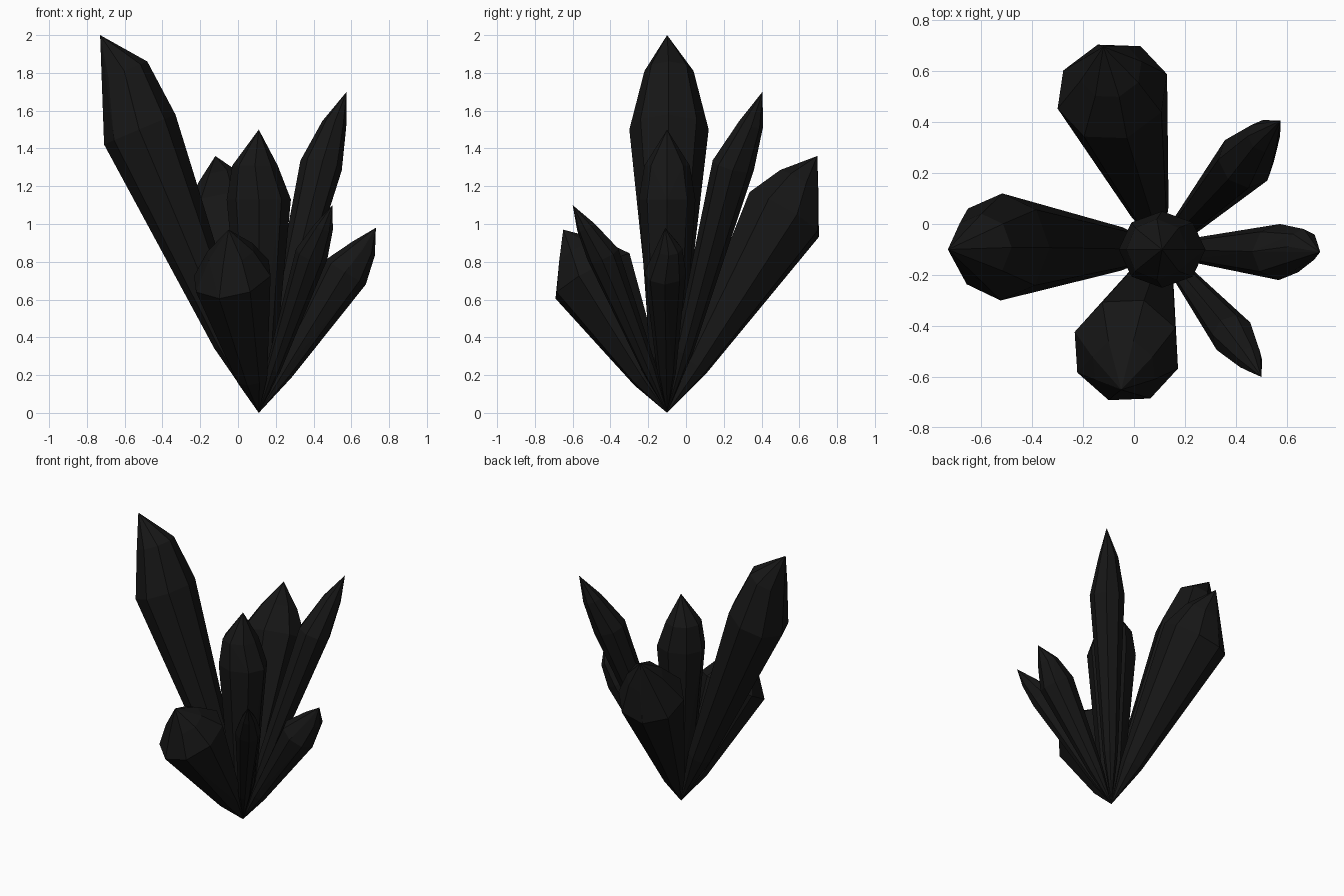
import bpy, bmesh, math
from mathutils import Vector

if "Cube" in bpy.data.objects:
    bpy.data.objects.remove(bpy.data.objects["Cube"])

BASE = Vector((0.11, -0.10, 0.0))
SIDES = 8

mat = bpy.data.materials.new("black_crystal")
mat.diffuse_color = (0.008, 0.008, 0.008, 1)
mat.use_nodes = True
mat.node_tree.nodes["Principled BSDF"].inputs["Base Color"].default_value = mat.diffuse_color


def crystal(name, low, shoulder, mid, tip):
    """low: (fraction along axis, radius); shoulder: (centre, radial r, side r);
    mid: (centre, radius); tip: point. Facets come from the convex hull."""
    centre = Vector(shoulder[0])
    axis = (centre - BASE).normalized()
    flat = Vector((axis.x, axis.y, 0))
    side = Vector((0, 0, 1)).cross(flat).normalized() if flat.length > 0.02 else Vector((0, 1, 0))
    out = side.cross(axis).normalized()
    pts = [BASE, Vector(tip)]
    rings = [(BASE.lerp(centre, low[0]), low[1], low[1]),
             (centre, shoulder[1], shoulder[2]),
             (Vector(mid[0]), mid[1], mid[1])]
    for c, ru, rv in rings:
        for i in range(SIDES):
            a = 2 * math.pi * i / SIDES
            pts.append(c + out * ru * math.cos(a) + side * rv * math.sin(a))
    bm = bmesh.new()
    for p in pts:
        bm.verts.new(p)
    res = bmesh.ops.convex_hull(bm, input=bm.verts)
    loose = [v for v in bm.verts if not v.link_faces]
    bmesh.ops.delete(bm, geom=loose, context='VERTS')
    bmesh.ops.dissolve_limit(bm, angle_limit=math.radians(1), verts=bm.verts, edges=bm.edges)
    bmesh.ops.recalc_face_normals(bm, faces=bm.faces)
    me = bpy.data.meshes.new(name)
    bm.to_mesh(me)
    bm.free()
    me.materials.append(mat)
    bpy.context.collection.objects.link(bpy.data.objects.new(name, me))


# Tall crystal leaning left
crystal("left_crystal", (0.25, 0.085), ((-0.52, -0.09, 1.50), 0.205, 0.21),
        ((-0.60, -0.09, 1.81), 0.13), (-0.73, -0.10, 2.0))
# Upright crystal in the middle
crystal("centre_crystal", (0.25, 0.09), ((0.11, -0.10, 1.13), 0.17, 0.15),
        ((0.09, -0.10, 1.31), 0.12), (0.11, -0.10, 1.5))
# Slim crystal at the back right
crystal("back_right_crystal", (0.25, 0.05), ((0.44, 0.25, 1.31), 0.11, 0.115),
        ((0.51, 0.345, 1.53), 0.065), (0.575, 0.405, 1.70))
# Wide crystal at the back
crystal("back_crystal", (0.236, 0.075), ((-0.085, 0.52, 1.05), 0.226, 0.225),
        ((-0.09, 0.60, 1.22), 0.125), (-0.12, 0.695, 1.36))
# Short wide crystal at the front
crystal("front_crystal", (0.26, 0.086), ((-0.03, -0.495, 0.725), 0.24, 0.215),
        ((-0.04, -0.565, 0.855), 0.13), (-0.05, -0.65, 0.97))
# Short crystal at the right
crystal("right_crystal", (0.29, 0.05), ((0.57, -0.11, 0.745), 0.125, 0.11),
        ((0.665, -0.09, 0.87), 0.07), (0.73, -0.11, 0.98))
# Slim crystal at the front right
crystal("front_right_crystal", (0.28, 0.04), ((0.39, -0.44, 0.84), 0.09, 0.085),
        ((0.455, -0.53, 0.985), 0.05), (0.50, -0.60, 1.10))
